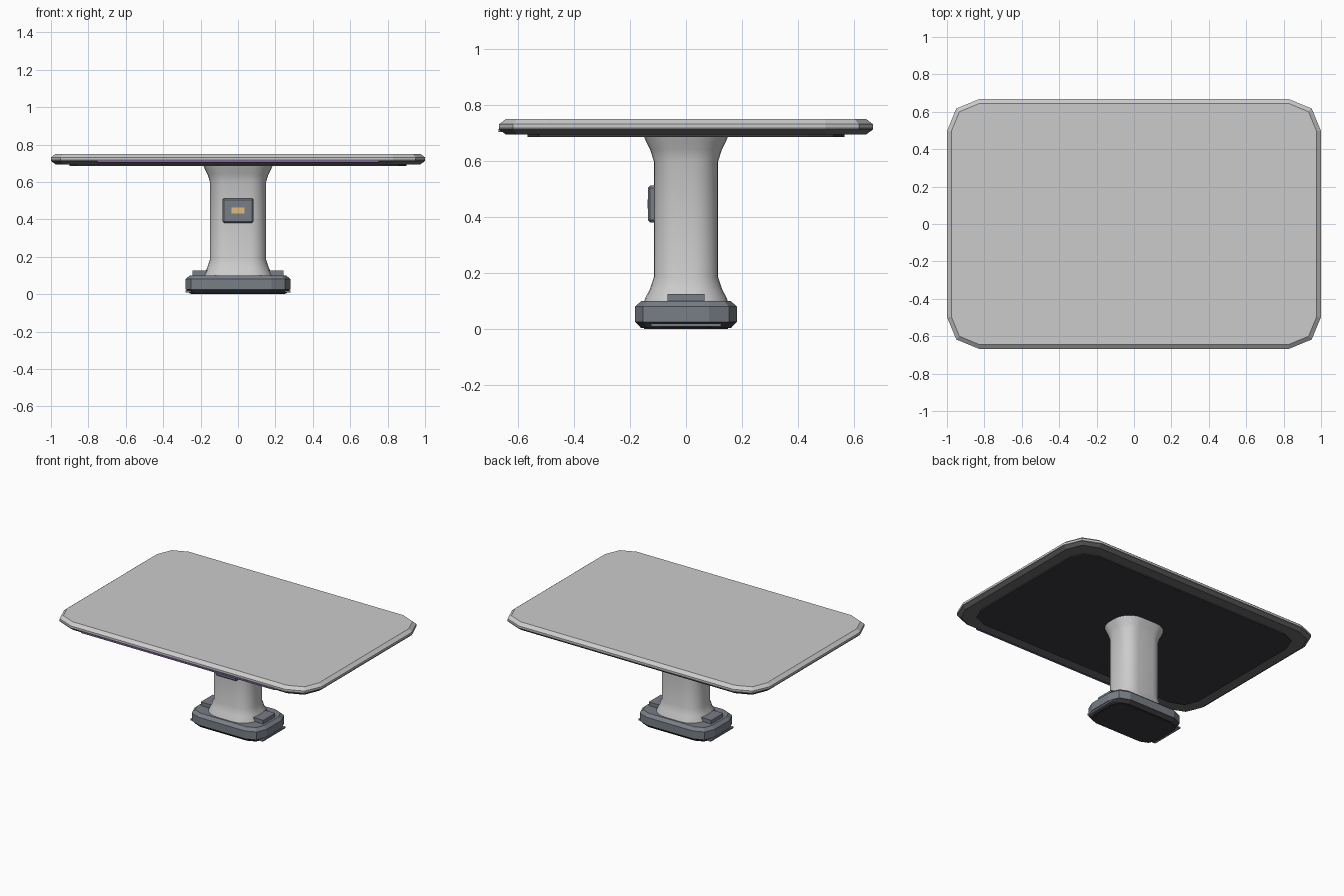
import bpy, bmesh
from math import sin, cos, pi, radians

if "Cube" in bpy.data.objects:
    bpy.data.objects.remove(bpy.data.objects["Cube"])


def colour(name, rgb):
    m = bpy.data.materials.new(name)
    m.diffuse_color = (*rgb, 1)
    m.use_nodes = True
    m.node_tree.nodes["Principled BSDF"].inputs["Base Color"].default_value = m.diffuse_color
    return m


DARK = colour("dark", (0.045, 0.045, 0.052))
SLATE = colour("slate", (0.19, 0.21, 0.24))
EDGE = colour("edge_grey", (0.15, 0.15, 0.15))
PURPLE = colour("purple", (0.24, 0.12, 0.42))
GOLD = colour("gold", (0.75, 0.5, 0.2))


def outline(hx, hy, r, segs):
    """Rounded rectangle, counter-clockwise."""
    pts = []
    for k, (sx, sy) in enumerate([(1, 1), (-1, 1), (-1, -1), (1, -1)]):
        for i in range(segs + 1):
            a = k * pi / 2 + i * pi / 2 / segs
            pts.append((sx * (hx - r) + r * cos(a), sy * (hy - r) + r * sin(a)))
    return pts


def loft(name, hx, hy, r, segs, rings, mat=None, smooth=False):
    """Stack rounded rectangles; rings holds (z, outward offset)."""
    bm = bmesh.new()
    loops = [[bm.verts.new((x, y, z)) for x, y in outline(hx + o, hy + o, r + o, segs)]
             for z, o in rings]
    n = len(loops[0])
    for a, b in zip(loops, loops[1:]):
        for i in range(n):
            j = (i + 1) % n
            bm.faces.new((a[i], a[j], b[j], b[i]))
    bm.faces.new(loops[0][::-1])
    bm.faces.new(loops[-1])
    return finish(name, bm, mat, smooth)


def finish(name, bm, mat, smooth=False):
    me = bpy.data.meshes.new(name)
    bm.to_mesh(me)
    bm.free()
    ob = bpy.data.objects.new(name, me)
    bpy.context.collection.objects.link(ob)
    if mat:
        me.materials.append(mat)
    if smooth:
        bpy.ops.object.select_all(action='DESELECT')
        ob.select_set(True)
        bpy.context.view_layer.objects.active = ob
        bpy.ops.object.shade_smooth_by_angle(angle=radians(40))
    return ob


def box(name, lo, hi, mat, bevel=0):
    bm = bmesh.new()
    bmesh.ops.create_cube(bm, size=1)
    for v in bm.verts:
        v.co = [(a + b) / 2 + c * (b - a) for a, b, c in zip(lo, hi, v.co)]
    if bevel:
        bmesh.ops.bevel(bm, geom=bm.edges[:], offset=bevel, segments=1, affect='EDGES')
    return finish(name, bm, mat)


# Table top: light upper half, darker lower half, dark underside panel
loft("table_top", 1, 0.667, 0.17, 2, [(0.72, 0), (0.731, 0), (0.75, -0.024)])
loft("table_lower_edge", 1, 0.667, 0.17, 2, [(0.694, -0.025), (0.712, 0), (0.72, 0)], EDGE)
loft("underside_panel", 0.9, 0.565, 0.13, 2, [(0.686, 0), (0.696, 0)], DARK)
box("front_light_strip", (-0.75, -0.669, 0.704), (0.75, -0.65, 0.714), PURPLE)

# Flared column
loft("column", 0.15, 0.115, 0.09, 6,
     [(0.095, 0.036), (0.11, 0.031), (0.14, 0.015), (0.185, 0),
      (0.6, 0), (0.64, 0.013), (0.67, 0.028), (0.69, 0.036)], None, True)

# Foot with chamfered rims
loft("foot", 0.28, 0.182, 0.1, 2,
     [(0.025, 0), (0.08, 0), (0.1, -0.022)], SLATE)
loft("foot_sole", 0.28, 0.182, 0.1, 2, [(0.003, -0.022), (0.025, -0.002)], DARK)
loft("foot_pad", 0.25, 0.15, 0.08, 2, [(0, 0), (0.01, 0)], DARK)

# Mirrored clamps and side strips on the foot
for s, side in ((1, "right"), (-1, "left")):
    xs = sorted((s * 0.16, s * 0.242))
    box(side + "_clamp", (xs[0], -0.066, 0.09), (xs[1], 0.066, 0.126), SLATE)
    xs = sorted((s * 0.25, s * 0.28))
    box(side + "_foot_strip", (xs[0], -0.125, 0.009), (xs[1], 0.125, 0.02), SLATE)

# Control box on the column with a small indicator
box("control_box", (-0.083, -0.136, 0.381), (0.083, -0.1, 0.512), SLATE, 0.008)
for s, side in ((1, "right"), (-1, "left")):
    xs = sorted((s * 0.001, s * 0.034))
    box(side + "_indicator", (xs[0], -0.138, 0.43), (xs[1], -0.13, 0.463), GOLD)
